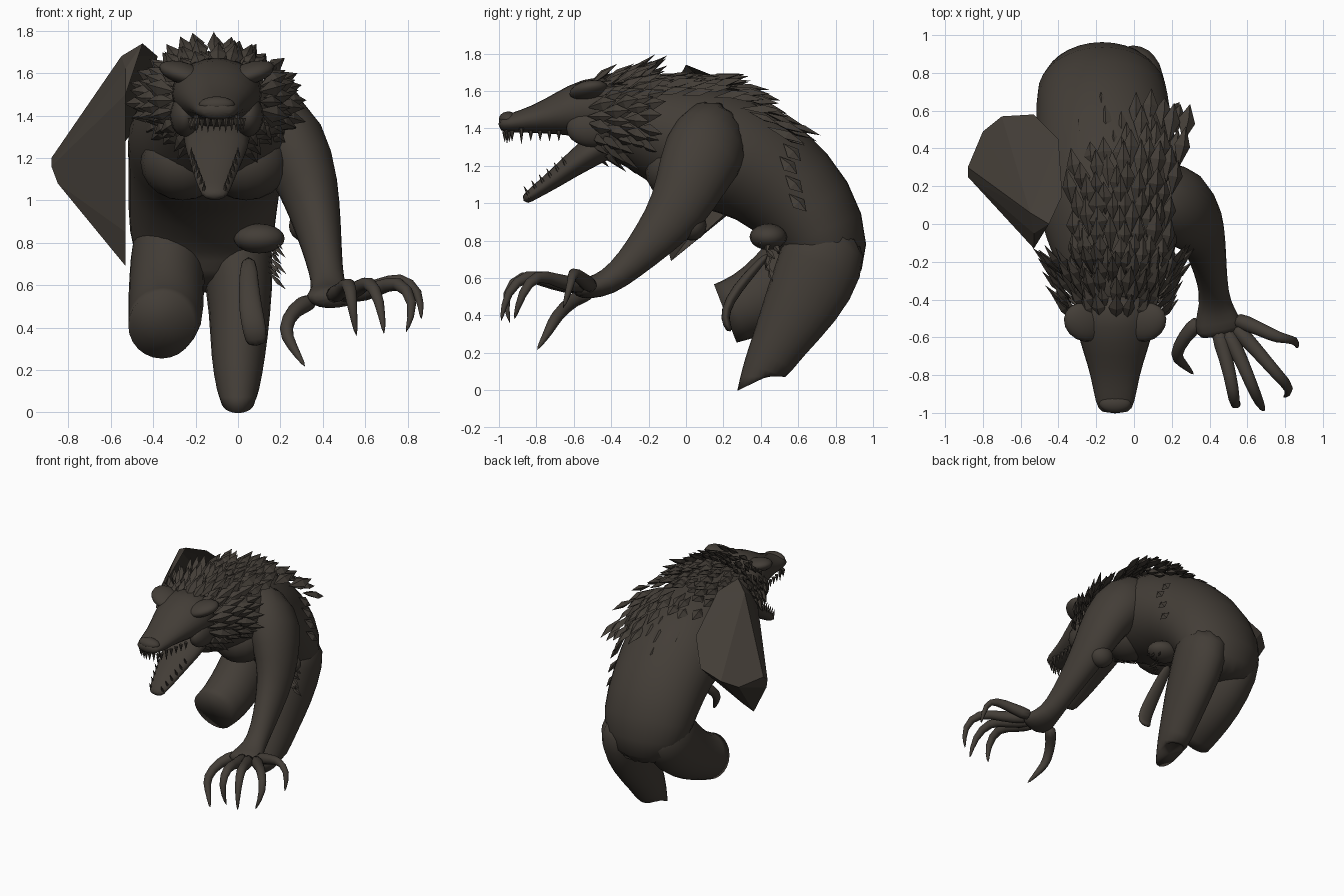
import bpy, bmesh, math, random
from mathutils import Vector, Matrix

if "Cube" in bpy.data.objects:
    bpy.data.objects.remove(bpy.data.objects["Cube"])

random.seed(4)
hide = bpy.data.materials.new("dark brown hide")
hide.diffuse_color = (0.056, 0.047, 0.038, 1)
hide.use_nodes = True
hide.node_tree.nodes["Principled BSDF"].inputs["Base Color"].default_value = hide.diffuse_color


def finish(name, bm, smooth=True, subdiv=0):
    bmesh.ops.recalc_face_normals(bm, faces=bm.faces)
    me = bpy.data.meshes.new(name)
    bm.to_mesh(me)
    bm.free()
    ob = bpy.data.objects.new(name, me)
    bpy.context.collection.objects.link(ob)
    me.materials.append(hide)
    for p in me.polygons:
        p.use_smooth = smooth
    if subdiv:
        ob.modifiers.new("smooth", 'SUBSURF').levels = subdiv
    return ob


def tube(name, rings, sides=12, end=None, subdiv=1):
    """Loft of ellipses; each ring is x, y, z, half width, half height."""
    bm = bmesh.new()
    crease = bm.edges.layers.float.new("crease_edge")
    pts = [Vector(r[:3]) for r in rings]
    loops = []
    for i, r in enumerate(rings):
        t = (pts[min(i + 1, len(pts) - 1)] - pts[max(i - 1, 0)]).normalized()
        if end and i == len(rings) - 1:
            t = Vector(end).normalized()
        ref = Vector((0, 1, 0)) if abs(t.x) > 0.85 else Vector((1, 0, 0))
        side = (ref - t * ref.dot(t)).normalized()
        up = side.cross(t)
        loops.append([bm.verts.new(pts[i] + side * math.cos(a) * r[3] * 1.03 + up * math.sin(a) * r[4] * 1.03)
                      for a in (2 * math.pi * k / sides for k in range(sides))])
    for a, b in zip(loops, loops[1:]):
        for k in range(sides):
            bm.faces.new((a[k], a[(k + 1) % sides], b[(k + 1) % sides], b[k]))
    bm.faces.new(loops[0])
    cap = bm.faces.new(loops[-1])
    if end:
        for e in cap.edges:
            e[crease] = 1.0
    return finish(name, bm, True, subdiv)


def blob(name, centre, radii, rot=(0, 0, 0)):
    bm = bmesh.new()
    bmesh.ops.create_uvsphere(bm, u_segments=16, v_segments=10, radius=1)
    ob = finish(name, bm)
    ob.location, ob.scale, ob.rotation_euler = centre, radii, rot
    return ob


def feather(bm, base, direction, normal, length, width):
    """Ridged pointed scale added to bm."""
    d = Vector(direction).normalized()
    s = d.cross(Vector(normal)).normalized()
    n = s.cross(d)
    b = Vector(base)
    m = b + d * length * 0.55
    back, tip = bm.verts.new(b), bm.verts.new(b + d * length)
    l, r = bm.verts.new(m + s * width / 2), bm.verts.new(m - s * width / 2)
    top, low = bm.verts.new(m + n * width * 0.28), bm.verts.new(m - n * width * 0.2)
    for c in (top, low):
        for p, q in ((back, l), (l, tip), (tip, r), (r, back)):
            bm.faces.new((c, p, q))


# torso, from neck over the arched back to the pelvis
tube("torso", [(-.1, -.5, 1.45, .18, .17), (-.1, -.3, 1.44, .27, .22), (-.11, -.05, 1.35, .36, .3),
               (-.13, .2, 1.29, .4, .34), (-.15, .45, 1.17, .36, .3), (-.17, .66, .96, .35, .28),
               (-.17, .76, .74, .33, .24), (-.17, .7, .56, .22, .2)], 16)
for s in (-1, 1):
    blob("chest_muscle", (-.11 + s * .15, -.02, 1.18), (.2, .2, .18))

# legs, cut off at the knee
tube("standing_leg", [(-.01, .76, .88, .17, .2), (0, .73, .68, .17, .24), (.01, .62, .46, .145, .21),
                      (0, .5, .26, .13, .15), (0, .41, .09, .1, .12), (0, .385, .05, .08, .125)],
     end=(0, .43, -.9))
tube("raised_leg", [(-.32, .76, .9, .17, .2), (-.33, .68, .72, .18, .24), (-.34, .5, .55, .18, .21),
                    (-.34, .33, .45, .18, .18), (-.36, .21, .41, .16, .17)], end=(0, -.9, -.35))

# reaching arm and palm
tube("reaching_arm", [(.02, .18, 1.4, .2, .24), (.2, .13, 1.34, .21, .24), (.31, .04, 1.16, .16, .2),
                      (.36, -.04, .96, .125, .16), (.39, -.17, .81, .1, .12), (.415, -.3, .67, .08, .085),
                      (.43, -.42, .57, .08, .07), (.44, -.52, .545, .13, .06), (.46, -.6, .54, .12, .045)])
blob("elbow", (.33, .03, .88), (.09, .08, .08))

# fingers curling down into claws
fingers = {
    "thumb": [(.36, -.5, .53), (.26, -.6, .49), (.215, -.7, .39), (.25, -.73, .32), (.32, -.8, .21)],
    "first_finger": [(.44, -.55, .55), (.49, -.72, .57), (.525, -.88, .63), (.535, -.98, .52), (.56, -.94, .35)],
    "second_finger": [(.48, -.55, .55), (.57, -.72, .58), (.62, -.85, .63), (.67, -.96, .53), (.69, -.99, .36)],
    "third_finger": [(.52, -.53, .55), (.66, -.68, .58), (.76, -.8, .63), (.84, -.88, .52), (.79, -.92, .37)],
    "fourth_finger": [(.52, -.5, .55), (.66, -.55, .59), (.77, -.61, .64), (.86, -.61, .58), (.865, -.66, .43)]}
for name, path in fingers.items():
    tube(name, [(*p, r, r) for p, r in zip(path, (.055, .037, .036, .028, .006))], 8)

# stump of the other arm: a broad hollow shell, open on the inner side
bm = bmesh.new()
for p in [(-.45, 0, 1.74), (-.55, .06, 1.68), (-.38, .15, 1.68), (-.88, .3, 1.2), (-.88, .25, 1.16),
          (-.85, .22, 1.08), (-.8, .49, 1.17), (-.7, .57, 1.22), (-.53, .58, 1.28), (-.53, -.13, 1.5),
          (-.53, -.12, .85), (-.53, -.08, .69), (-.4, .45, 1.45), (-.53, .05, .8), (-.53, -.05, 1.62)]:
    bm.verts.new(p)
bmesh.ops.convex_hull(bm, input=bm.verts)
bmesh.ops.delete(bm, geom=[f for f in bm.faces if f.normal.x > 0.4], context='FACES')
finish("arm_stump", bm, False)

# head with upper and lower jaw
tube("upper_head", [(-.1, -.35, 1.5, .24, .2), (-.1, -.55, 1.51, .21, .16), (-.1, -.68, 1.475, .17, .115),
                    (-.1, -.8, 1.45, .13, .075), (-.1, -.95, 1.425, .105, .05), (-.1, -1.005, 1.42, .075, .035)])
tube("lower_jaw", [(-.1, -.38, 1.35, .18, .1), (-.1, -.55, 1.25, .15, .075), (-.11, -.7, 1.13, .105, .05),
                   (-.11, -.82, 1.05, .075, .035), (-.11, -.87, 1.01, .05, .025)])
blob("nose", (-.1, -.95, 1.45), (.085, .05, .04))
for s in (-1, 1):
    blob("brow_ridge", (-.1 + s * .16, -.52, 1.6), (.12, .1, .05), (0, -s * .3, s * .5))
    blob("cheek", (-.1 + s * .15, -.5, 1.4), (.07, .14, .1))

# teeth along both jaw edges
bm = bmesh.new()


def tooth(x, y, z, length, flip):
    m = Matrix.Translation((x, y, z)) @ Matrix.Rotation(math.pi if flip else .5, 4, 'X')
    bmesh.ops.create_cone(bm, cap_ends=True, segments=6, radius1=.014, radius2=.001, depth=length, matrix=m)


for i in range(6):
    tooth(-.17 + i * .028, -.975 + .012 * abs(i - 2.5), 1.355, .07 if i in (1, 4) else .055, True)
for s in (-1, 1):
    for i in range(6):
        u = i / 5
        tooth(-.1 + s * (.09 + .035 * u), -.93 + .25 * u, 1.36, .085 if i == 1 else .055, True)
        tooth(-.11 + s * (.05 + .06 * u), -.85 + .2 * u, 1.06 + .16 * u, .07, False)
finish("teeth", bm, False)

# collar of pointed scales round the head
bm = bmesh.new()
for k in range(5):
    n = 20 + 2 * k
    for j in range(n):
        a = 2 * math.pi * (j + .5 * (k % 2)) / n + random.uniform(-.06, .06)
        c, s = math.cos(a), math.sin(a)
        rx, rz = .2 + .02 * k, .155 + .012 * k
        spread = random.uniform(.55, .85) * (.75 if s > .5 else 1)
        feather(bm, (-.1 + rx * c, -.53 + .065 * k, 1.47 + rz * s), (c * spread, .75, s * spread),
                (c, -.6, s), random.uniform(.15, .22), random.uniform(.06, .085))
finish("collar_scales", bm, False)

# rows of scales down the back
bm = bmesh.new()
spine = [(-.4, 1.64), (-.1, 1.655), (.15, 1.65), (.32, 1.58), (.5, 1.44), (.6, 1.35)]
for k in range(13):
    y = -.38 + k * .073
    for (y0, z0), (y1, z1) in zip(spine, spine[1:]):
        if y0 <= y <= y1:
            z, slope = z0 + (z1 - z0) * (y - y0) / (y1 - y0), (z1 - z0) / (y1 - y0)
    for j in range(7):
        dx = (j - 3 + .5 * (k % 2)) * .075 + random.uniform(-.02, .02)
        feather(bm, (-.09 + dx + .012 * max(0, k - 5), y + random.uniform(-.02, .02), z - 1.2 * dx * dx),
                (dx * .7, 1, slope * .8 + random.uniform(.1, .28)), (dx * 2, -slope, 1),
                random.uniform(.17, .24), random.uniform(.07, .1))
# stray scales on the flanks
for x, y, z in [(.2, .5, 1.25), (.2, .53, 1.15), (.2, .55, 1.05), (.16, .52, 1.32), (-.44, .42, 1.36),
                (-.38, .5, 1.36), (-.28, .53, 1.4)]:
    side = 1 if x > 0 else -1
    feather(bm, (x, y, z), (side * .25, .6, -.6), (side, .3, .4), .14, .08)
finish("back_scales", bm, False)

# pouch, hanging strip and tatters at the waist
blob("waist_pouch", (.1, .44, .82), (.12, .1, .07))
tube("hanging_strip", [(.05, .45, .74, .04, .02), (.05, .32, .6, .05, .03), (.06, .23, .48, .06, .03),
                       (.08, .2, .38, .06, .025), (.09, .24, .31, .05, .02)], 8)
bm = bmesh.new()
for i in range(8):
    feather(bm, (.14, .42 + .02 * (i % 3), .84 - .025 * i), (.5, random.uniform(-.3, .6), -.5),
            (.6, -.6, .5), random.uniform(.08, .13), .035)
finish("waist_tatters", bm, False)
